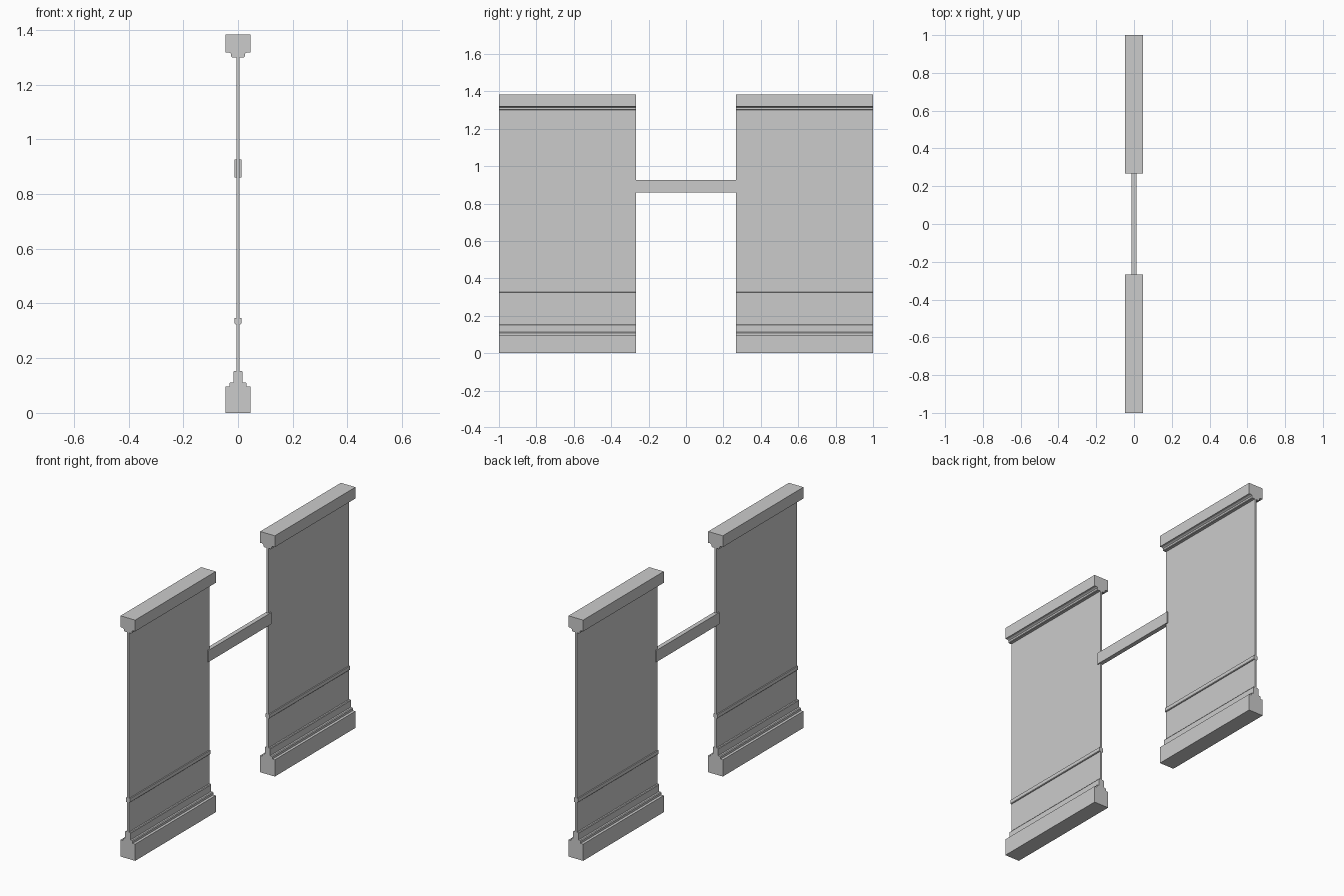
import bpy

if "Cube" in bpy.data.objects:
    bpy.data.objects.remove(bpy.data.objects["Cube"])

INNER, OUTER = 0.268, 1.0   # y range of each wall section


def extrude(name, half_profile, y0, y1):
    """Mirror a half profile of (x, z) points about x = 0 and extrude it along y."""
    ring = half_profile + [(-x, z) for x, z in reversed(half_profile)]
    n = len(ring)
    verts = [(x, y, z) for y in (y0, y1) for x, z in ring]
    faces = [tuple(range(n)), tuple(reversed(range(n, 2 * n)))]
    faces += [(i, i + n, (i + 1) % n + n, (i + 1) % n) for i in range(n)]
    mesh = bpy.data.meshes.new(name)
    mesh.from_pydata(verts, [], faces)
    obj = bpy.data.objects.new(name, mesh)
    bpy.context.collection.objects.link(obj)
    return obj


# Half profiles, listed from bottom to top
PROFILES = {
    "wall_panel": [(0.006, 0.14), (0.006, 1.31)],
    "skirting": [(0.0465, 0), (0.0465, 0.096), (0.031, 0.096), (0.031, 0.108),
                 (0.027, 0.112), (0.017, 0.112), (0.017, 0.150), (0.014, 0.154)],
    "dado_strip": [(0.010, 0.324), (0.0125, 0.327), (0.0125, 0.347)],
    "cornice": [(0.022, 1.300), (0.025, 1.303), (0.025, 1.313), (0.033, 1.318),
                (0.0465, 1.318), (0.0465, 1.383)],
}

# Two wall sections either side of the opening
for side, y0, y1 in (("front", -OUTER, -INNER), ("back", INNER, OUTER)):
    for part, profile in PROFILES.items():
        extrude(f"{side}_{part}", profile, y0, y1)

# Rail bridging the opening
extrude("cross_rail", [(0.0125, 0.86), (0.0125, 0.927)], -0.286, 0.286)
